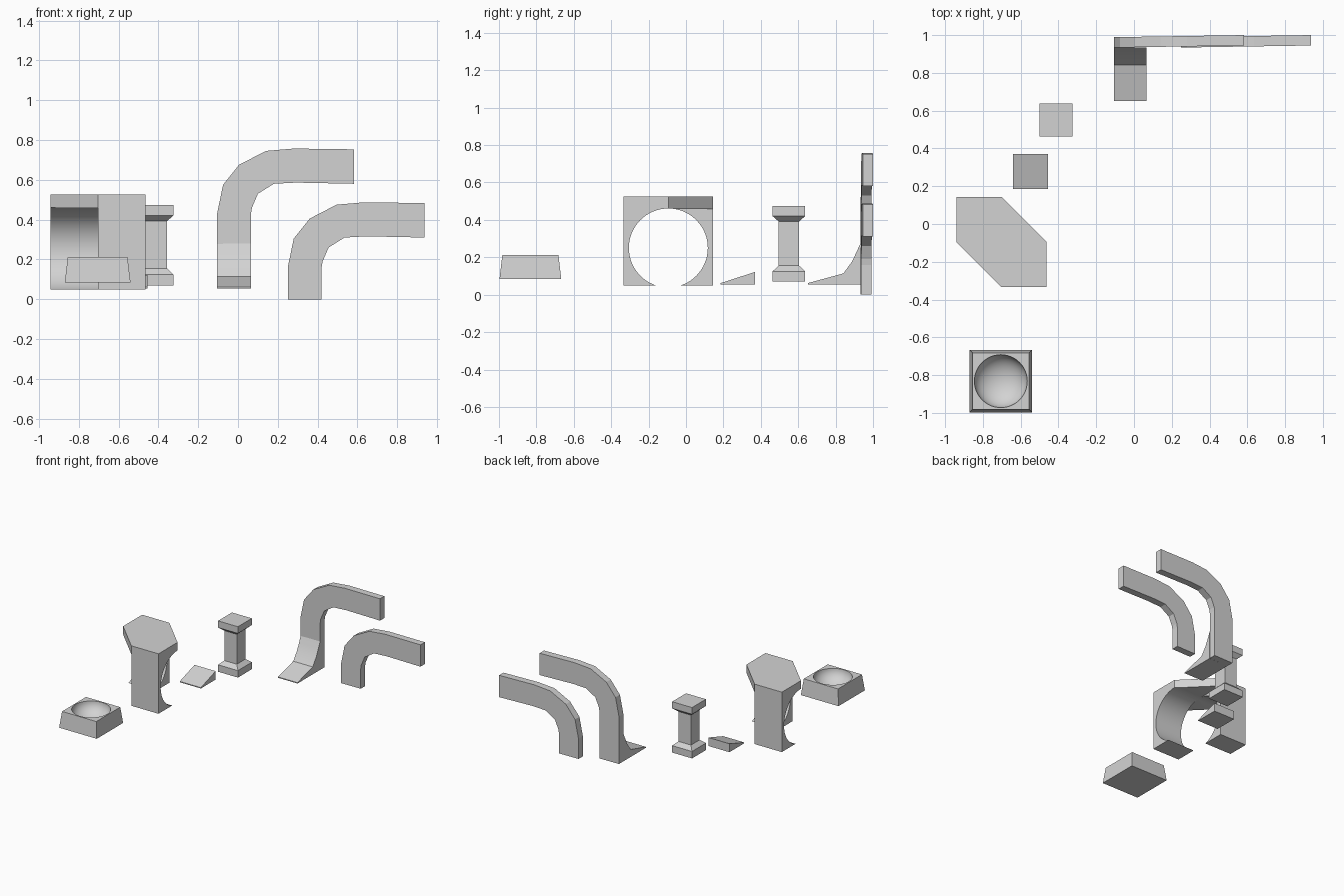
import bpy, bmesh, math
from mathutils import Vector

old = bpy.data.objects.get("Cube")
if old:
    bpy.data.objects.remove(old, do_unlink=True)

stone = bpy.data.materials.new("light_grey_stone")
stone.use_nodes = True
GREY = (0.65, 0.65, 0.65, 1)
stone.diffuse_color = GREY
stone.node_tree.nodes["Principled BSDF"].inputs["Base Color"].default_value = GREY


def finish(name, bm):
    bmesh.ops.recalc_face_normals(bm, faces=bm.faces)
    mesh = bpy.data.meshes.new(name)
    bm.to_mesh(mesh)
    bm.free()
    mesh.materials.append(stone)
    obj = bpy.data.objects.new(name, mesh)
    bpy.context.collection.objects.link(obj)
    return obj


def extrude(name, points, direction):
    """Prism from a flat outline of 3D points."""
    bm = bmesh.new()
    face = bm.faces.new([bm.verts.new(p) for p in points])
    made = bmesh.ops.extrude_face_region(bm, geom=[face])["geom"]
    verts = [g for g in made if isinstance(g, bmesh.types.BMVert)]
    bmesh.ops.translate(bm, verts=verts, vec=Vector(direction))
    return finish(name, bm)


def square_stack(name, cx, cy, levels):
    """Square rings (height, half width) joined from bottom to top."""
    bm = bmesh.new()
    rings = []
    for z, h in levels:
        corners = ((-h, -h), (h, -h), (h, h), (-h, h))
        rings.append([bm.verts.new((cx + x, cy + y, z)) for x, y in corners])
    for a, b in zip(rings, rings[1:]):
        for i in range(4):
            j = (i + 1) % 4
            bm.faces.new((a[i], a[j], b[j], b[i]))
    bm.faces.new(rings[0])
    bm.faces.new(rings[-1])
    return finish(name, bm)


def activate(obj):
    bpy.ops.object.select_all(action="DESELECT")
    obj.select_set(True)
    bpy.context.view_layer.objects.active = obj


def cut(obj, cutter):
    cutter.hide_render = True
    mod = obj.modifiers.new("cut", "BOOLEAN")
    mod.operation = "DIFFERENCE"
    mod.solver = "EXACT"
    mod.object = cutter
    activate(obj)
    bpy.ops.object.modifier_apply(modifier=mod.name)
    bpy.data.objects.remove(cutter, do_unlink=True)


def smooth(obj, degrees=30):
    activate(obj)
    bpy.ops.object.shade_smooth_by_angle(angle=math.radians(degrees))


# Tapered block with a round hollow
bowl = square_stack("bowl_block", -0.705, -0.832, [(0.085, 0.165), (0.212, 0.15)])
bpy.ops.mesh.primitive_uv_sphere_add(segments=48, ring_count=24, radius=0.14,
                                     location=(-0.705, -0.832, 0.212))
hollow = bpy.context.object
hollow.scale.z = 0.75
cut(bowl, hollow)
smooth(bowl)

# Six-sided arch block: a round tunnel, with two open corners under the roof
cx, cy, h = -0.7025, -0.0945, 0.2385
corners = [(-h, h), (0, h), (h, 0), (h, -h), (0, -h), (-h, 0)]
arch = extrude("arch_block", [(cx + x, cy + y, 0.05) for x, y in corners], (0, 0, 0.475))
bpy.ops.mesh.primitive_cylinder_add(vertices=64, radius=0.211, depth=1,
                                    location=(cx, cy, 0.25),
                                    rotation=(0, math.pi / 2, 0))
cut(arch, bpy.context.object)
for side in (-1, 1):
    s = side * 0.5
    quarter = [(cx, cy, 0), (cx + s, cy, 0), (cx + s, cy + s, 0), (cx, cy + s, 0)]
    cut(arch, extrude("corner_cutter", quarter, (0, 0, 0.459)))
smooth(arch)

# Small wedge
wedge = [(0.185, 0.055), (0.37, 0.055), (0.37, 0.122), (0.185, 0.062)]
extrude("wedge", [(-0.64, y, z) for y, z in wedge], (0.185, 0, 0))

# Square pillar with base and cap
square_stack("pillar", -0.412, 0.55,
             [(0.07, 0.087), (0.125, 0.087), (0.155, 0.055),
              (0.392, 0.055), (0.42, 0.087), (0.473, 0.087)])

# Two bent beams sharing one outline, slightly skewed in depth
OUTER = [(0, 0.43), (0.03, 0.575), (0.11, 0.675), (0.245, 0.745), (0.385, 0.757), (0.688, 0.753)]
INNER = [(0.688, 0.58), (0.395, 0.586), (0.285, 0.58), (0.205, 0.53), (0.175, 0.46), (0.17, 0.43)]


def beam(name, x0, drop, foot, y0):
    outline = [(0, foot + drop)] + OUTER + INNER + [(0.17, foot + drop)]
    points = [(x0 + x, y0 + 0.016 * x, z - drop) for x, z in outline]
    return extrude(name, points, (0, 0.055, 0))


beam("tall_bent_beam", -0.105, 0, 0.055, 0.934)
beam("short_bent_beam", 0.25, 0.27, 0, 0.934)

# Curved ramp at the foot of the tall beam
ramp = [(0.652, 0.055), (0.935, 0.055), (0.935, 0.28), (0.915, 0.235),
        (0.888, 0.178), (0.842, 0.114), (0.652, 0.062)]
smooth(extrude("foot_ramp", [(-0.105, y, z) for y, z in ramp], (0.17, 0, 0)))
